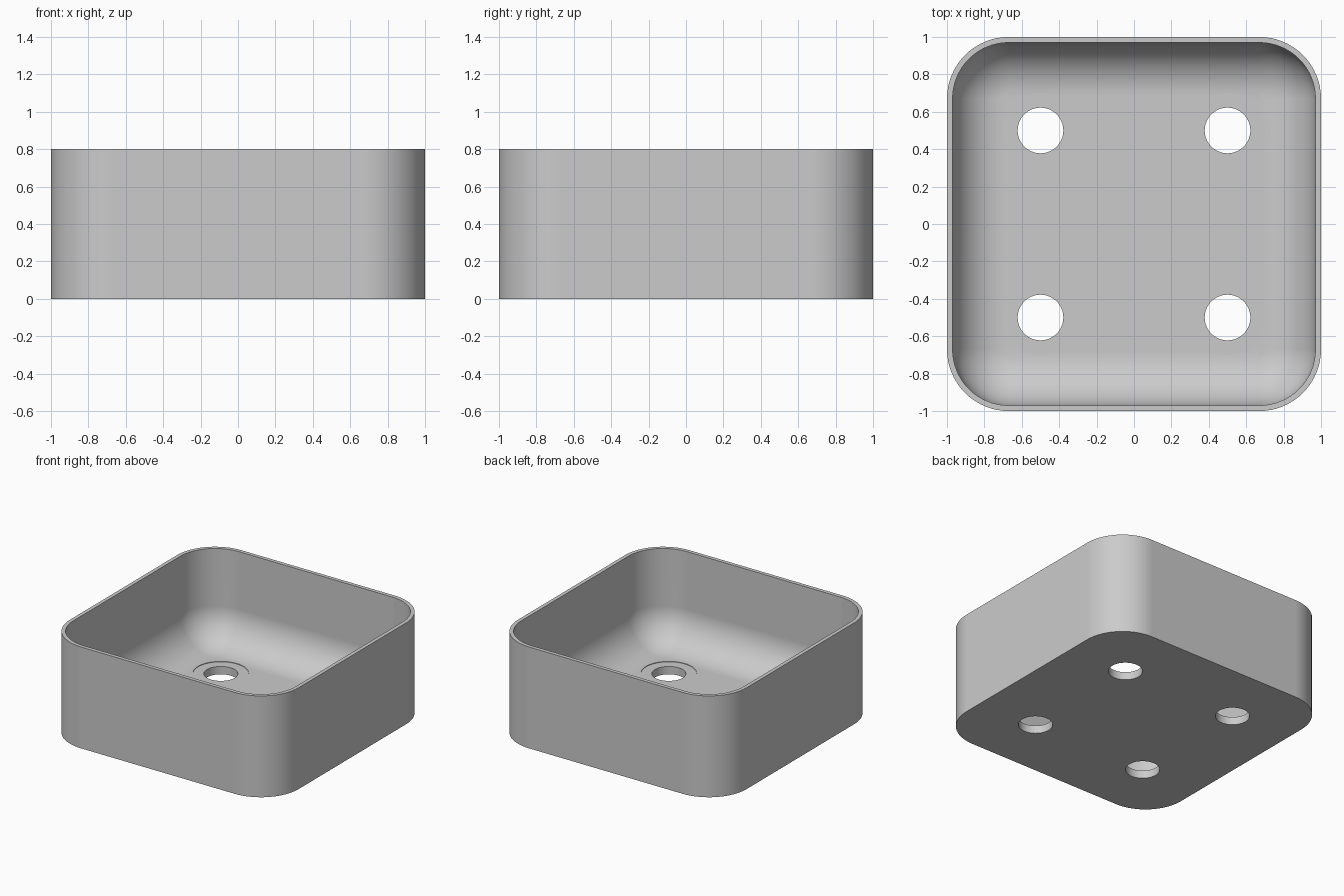
import bpy, bmesh
from math import sin, cos, pi

if "Cube" in bpy.data.objects:
    bpy.data.objects.remove(bpy.data.objects["Cube"], do_unlink=True)

HEIGHT, WALL, FLOOR = 0.8, 0.03, 0.066
CORNER, FILLET = 0.33, 0.28
HOLE_POS, HOLE_R = 0.5, 0.122
RECESS_R, RECESS_DEPTH = 0.2, 0.004
CORNER_STEPS, FILLET_STEPS = 16, 16

grey = bpy.data.materials.new("plain grey")
grey.use_nodes = True
colour = (0.6, 0.6, 0.6, 1)
grey.diffuse_color = colour
grey.node_tree.nodes["Principled BSDF"].inputs["Base Color"].default_value = colour


def ring(bm, inset, z):
    """Rounded square, moved inward from the outer wall by inset."""
    centre, radius = 1 - CORNER, CORNER - inset
    verts = []
    for q, (sx, sy) in enumerate([(1, 1), (-1, 1), (-1, -1), (1, -1)]):
        for i in range(CORNER_STEPS + 1):
            a = (q + i / CORNER_STEPS) * pi / 2
            verts.append(bm.verts.new((sx * centre + radius * cos(a),
                                       sy * centre + radius * sin(a), z)))
    return verts


def cutter(x, y, radius, low, high):
    bpy.ops.mesh.primitive_cylinder_add(vertices=64, radius=radius, depth=high - low,
                                        location=(x, y, (low + high) / 2))
    obj = bpy.context.object
    obj.name = "hole_cutter"
    obj.hide_render = True
    return obj


# Tray shell: outer wall, rim, inner wall, rounded inner foot, floor
levels = [(0, 0), (0, HEIGHT), (WALL, HEIGHT)]
for i in range(FILLET_STEPS + 1):
    a = i / FILLET_STEPS * pi / 2
    levels.append((WALL + FILLET * (1 - cos(a)), FLOOR + FILLET * (1 - sin(a))))
bm = bmesh.new()
rings = [ring(bm, inset, z) for inset, z in levels]
for low, high in zip(rings, rings[1:]):
    for i in range(len(low)):
        j = (i + 1) % len(low)
        bm.faces.new((low[i], low[j], high[j], high[i]))
bm.faces.new(rings[0][::-1])
bm.faces.new(rings[-1])
bmesh.ops.recalc_face_normals(bm, faces=bm.faces)
mesh = bpy.data.meshes.new("tray")
bm.to_mesh(mesh)
bm.free()
mesh.materials.append(grey)
tray = bpy.data.objects.new("tray", mesh)
bpy.context.collection.objects.link(tray)

# Four floor holes, each with a very shallow round recess
cutters = []
for x in (-HOLE_POS, HOLE_POS):
    for y in (-HOLE_POS, HOLE_POS):
        cutters.append(cutter(x, y, RECESS_R, FLOOR - RECESS_DEPTH, FLOOR + 0.1))
        cutters.append(cutter(x, y, HOLE_R, -0.1, FLOOR + 0.05))

bpy.ops.object.select_all(action='DESELECT')
tray.select_set(True)
bpy.context.view_layer.objects.active = tray
for obj in cutters:
    cut = tray.modifiers.new("cut", 'BOOLEAN')
    cut.operation, cut.solver, cut.object = 'DIFFERENCE', 'EXACT', obj
    bpy.ops.object.modifier_apply(modifier=cut.name)
    bpy.data.objects.remove(obj, do_unlink=True)

# Smooth curved faces, crisp rims, level floor
bpy.ops.object.shade_smooth_by_angle(angle=pi / 6)
weighted = tray.modifiers.new("weighted_normals", 'WEIGHTED_NORMAL')
weighted.keep_sharp = True
